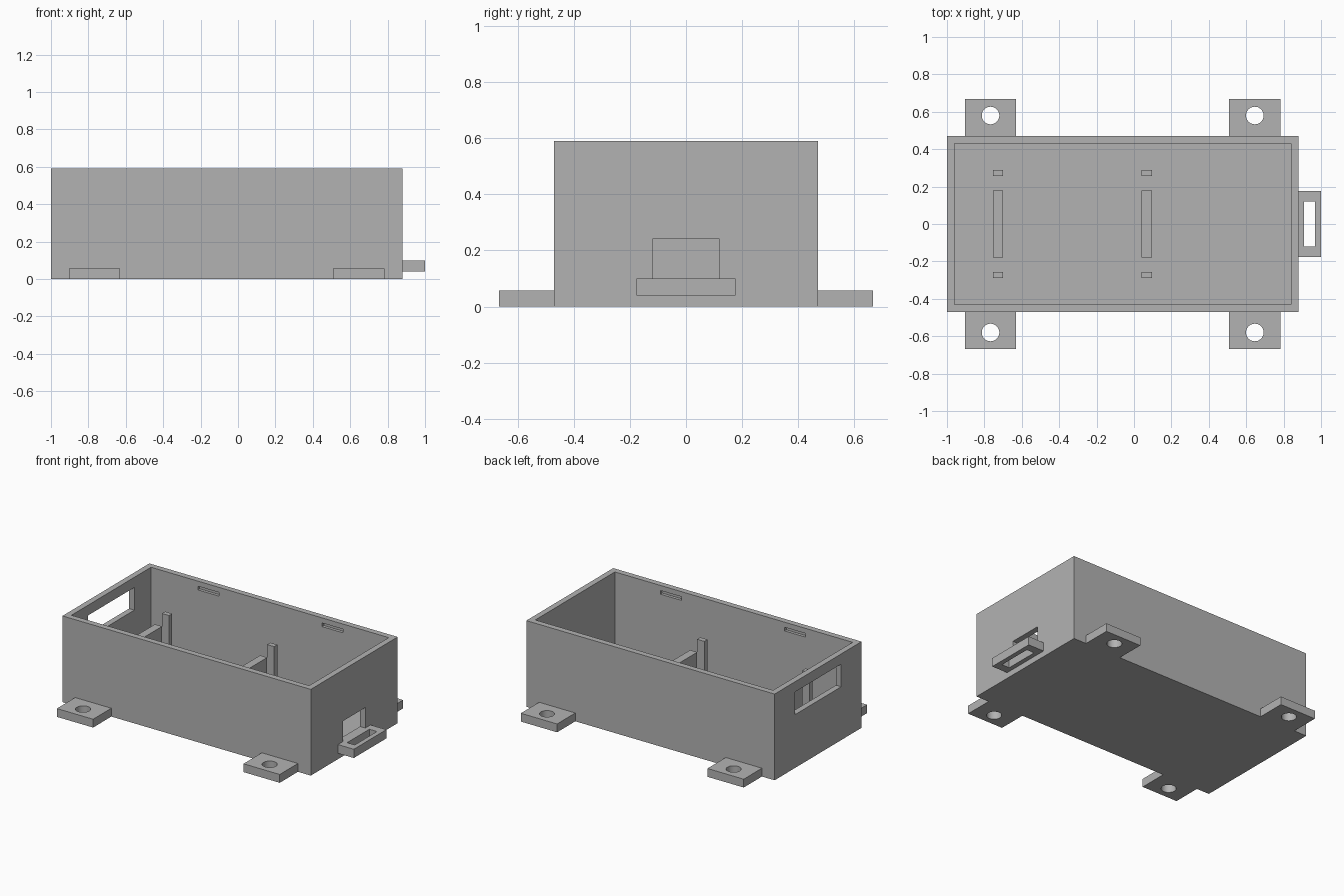
import bpy

cube = bpy.data.objects.get("Cube")
if cube:
    bpy.data.objects.remove(cube, do_unlink=True)

GREY = (0.45, 0.45, 0.45, 1)
plastic = bpy.data.materials.new("grey plastic")
plastic.use_nodes = True
plastic.diffuse_color = GREY
plastic.node_tree.nodes["Principled BSDF"].inputs["Base Color"].default_value = GREY


def box(name, x, y, z):
    """Box spanning three (low, high) ranges."""
    bpy.ops.mesh.primitive_cube_add(size=1)
    ob = bpy.context.object
    ob.name = name
    ob.location = [(a + b) / 2 for a, b in (x, y, z)]
    ob.scale = [b - a for a, b in (x, y, z)]
    bpy.ops.object.transform_apply(location=True, rotation=False, scale=True)
    ob.data.materials.append(plastic)
    return ob


def cut(target, cutters):
    """Subtract each cutter from the target and discard it."""
    for cutter in cutters:
        cutter.hide_render = True
        mod = target.modifiers.new("cut", 'BOOLEAN')
        mod.operation = 'DIFFERENCE'
        mod.solver = 'EXACT'
        mod.object = cutter
        bpy.context.view_layer.objects.active = target
        bpy.ops.object.modifier_apply(modifier=mod.name)
        bpy.data.objects.remove(cutter, do_unlink=True)


LEFT, RIGHT, HALF, TOP, WALL = -1.0, 0.88, 0.47, 0.59, 0.04
inner = HALF - WALL

# Open tray with end windows and shallow lid recesses under the rim
tray = box("tray", (LEFT, RIGHT), (-HALF, HALF), (0, TOP))
cutters = [
    box("cavity_cutter", (LEFT + WALL, RIGHT - WALL), (-inner, inner), (WALL, TOP + 0.2)),
    box("high_window_cutter", (LEFT - 0.1, LEFT + 0.1), (-0.25, 0.25), (0.365, 0.52)),
    box("low_window_cutter", (RIGHT - 0.1, RIGHT + 0.1), (-0.12, 0.12), (0.10, 0.24)),
]
for x in (-0.525, 0.415):
    for side in (-1, 1):
        span = sorted((side * (inner - 0.1), side * (inner + 0.02)))
        cutters.append(box("recess_cutter", (x - 0.08, x + 0.08), span, (0.53, 0.555)))
cut(tray, cutters)

# Mounting feet with screw holes
for x, end in ((-0.767, "right"), (0.646, "left")):
    for side, face in ((-1, "front"), (1, "back")):
        span = sorted((side * HALF, side * 0.667))
        foot = box(f"{face}_{end}_foot", (x - 0.137, x + 0.137), span, (0, 0.057))
        bpy.ops.mesh.primitive_cylinder_add(
            vertices=48, radius=0.047, depth=0.4, location=(x, side * 0.58, 0))
        cut(foot, [bpy.context.object])
        bpy.context.view_layer.objects.active = foot
        foot.select_set(True)
        bpy.ops.object.shade_smooth_by_angle()

# Slotted strain-relief loop on the end wall
loop = box("strap_loop", (RIGHT, 1.0), (-0.176, 0.176), (0.04, 0.10))
cut(loop, [box("loop_cutter", (0.91, 0.968), (-0.12, 0.12), (0, 0.2))])

# Inner supports: a low bar between two taller posts
for x, end in ((-0.728, "right"), (0.068, "left")):
    span = (x - 0.027, x + 0.027)
    box(f"{end}_support_bar", span, (-0.18, 0.18), (WALL, 0.35))
    for side, face in ((-1, "front"), (1, "back")):
        y = side * 0.273
        box(f"{face}_{end}_post", span, (y - 0.017, y + 0.017), (WALL, 0.395))
